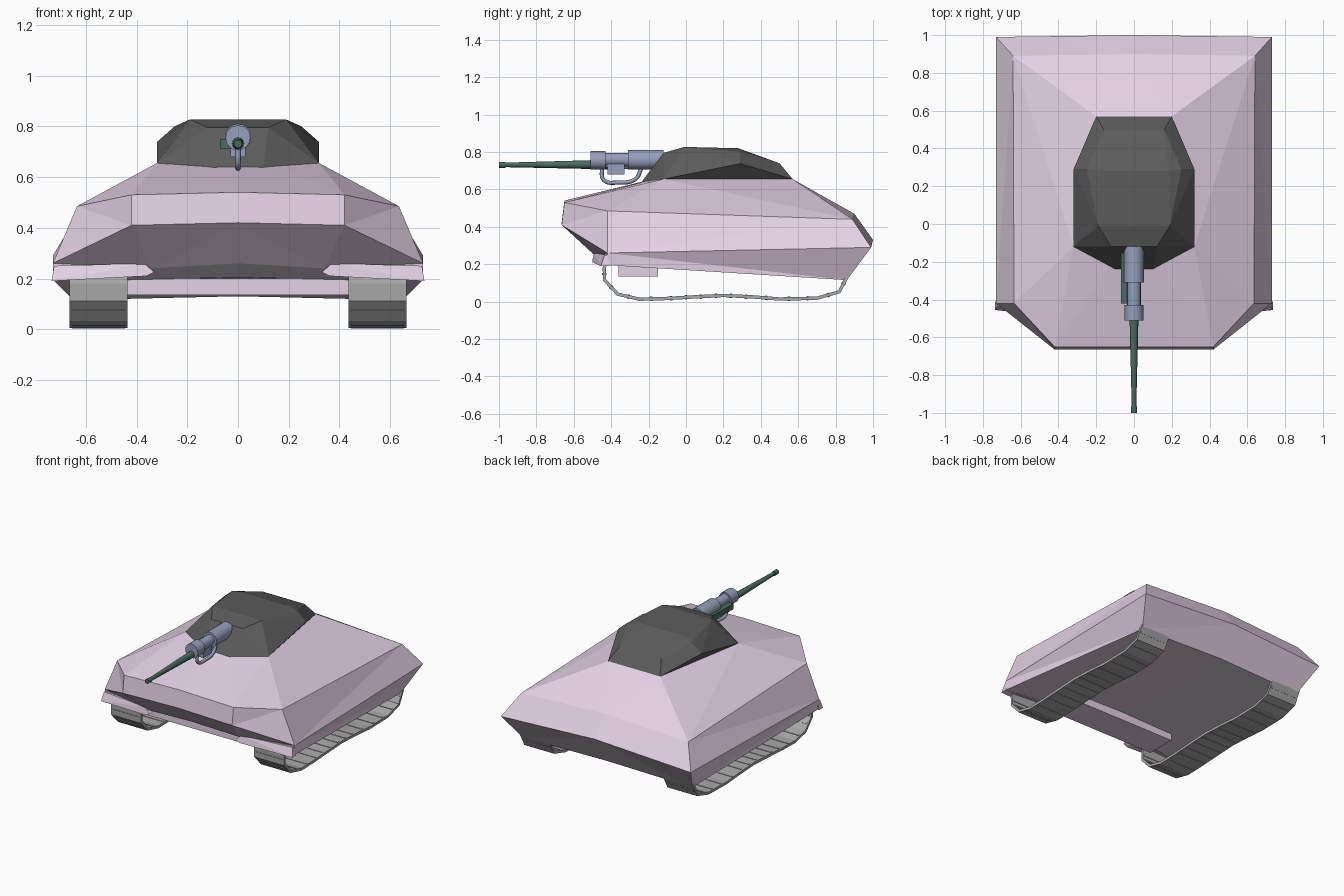
import bpy, bmesh, math
from mathutils import Vector, Matrix

cube = bpy.data.objects.get("Cube")
if cube:
    bpy.data.objects.remove(cube, do_unlink=True)


def material(name, red, green, blue):
    mat = bpy.data.materials.new(name)
    mat.use_nodes = True
    mat.diffuse_color = (red, green, blue, 1)
    shader = next(n for n in mat.node_tree.nodes if n.type == "BSDF_PRINCIPLED")
    shader.inputs["Base Color"].default_value = (red, green, blue, 1)
    return mat


hull_pink = material("pale pink armour", .77, .64, .78)
turret_grey = material("charcoal turret", .105, .105, .105)
track_grey = material("track grey", .4, .4, .4)
gun_blue = material("gun blue grey", .3, .35, .5)
barrel_green = material("dark green metal", .07, .15, .12)


def finish(name, bm, mat):
    bmesh.ops.remove_doubles(bm, verts=bm.verts, dist=.0005)
    bmesh.ops.recalc_face_normals(bm, faces=bm.faces)
    mesh = bpy.data.meshes.new(name)
    bm.to_mesh(mesh)
    bm.free()
    mesh.materials.append(mat)
    obj = bpy.data.objects.new(name, mesh)
    bpy.context.collection.objects.link(obj)
    return obj


def mirrored(points):
    return [(-x, y, z) for x, y, z in points]


def add_face(bm, points):
    bm.faces.new([bm.verts.new(p) for p in points])


def add_pair(bm, points):
    add_face(bm, points)
    add_face(bm, mirrored(points))


def add_box(bm, centre, size, rotation=Matrix()):
    scale = Matrix.Diagonal((*size, 1))
    bmesh.ops.create_cube(bm, size=1, matrix=Matrix.Translation(centre) @ rotation @ scale)


def box(name, low, high, mat):
    low, high = Vector(low), Vector(high)
    bm = bmesh.new()
    add_box(bm, (low + high) / 2, high - low)
    return finish(name, bm, mat)


def rod(name, start, end, radius_start, radius_end, mat, sides=16):
    start, end = Vector(start), Vector(end)
    axis = end - start
    turn = axis.to_track_quat("Z", "Y").to_matrix().to_4x4()
    bm = bmesh.new()
    bmesh.ops.create_cone(bm, cap_ends=True, segments=sides, radius1=radius_start,
                          radius2=radius_end, depth=axis.length,
                          matrix=Matrix.Translation((start + end) / 2) @ turn)
    obj = finish(name, bm, mat)
    for poly in obj.data.polygons:
        poly.use_smooth = len(poly.vertices) == 4
    return obj


# Hull: half outlines from roof to skirt, each running front centre to rear centre
roof = [(0, -.22, .645), (.12, -.21, .645), (.32, -.12, .655), (.2, .57, .655), (0, .57, .655)]
shoulder = [(0, -.65, .54), (.42, -.65, .53), (.635, -.42, .485), (.64, .89, .44), (0, .9, .47)]
ridge = [(0, -.665, .42), (.42, -.665, .41), (.73, -.42, .26), (.73, .99, .29), (0, 1, .33)]
skirt = [(0, -.5, .26), (.34, -.48, .24), (.73, -.42, .195), (.65, .86, .115), (0, .87, .13)]
bm = bmesh.new()
for upper, lower in zip((roof, shoulder, ridge), (shoulder, ridge, skirt)):
    for i in range(len(upper) - 1):
        a, b, c, d = upper[i], upper[i + 1], lower[i + 1], lower[i]
        # Fold each panel along its shorter diagonal
        if math.dist(a, c) > math.dist(b, d):
            a, b, c, d = b, c, d, a
        add_pair(bm, (a, b, c))
        add_pair(bm, (a, c, d))
add_pair(bm, roof)
# Underside of the nose and the belly floor
cross, cross_centre = (.43, -.36, .195), (0, -.36, .205)
add_pair(bm, [skirt[0], skirt[1], cross, cross_centre])
add_pair(bm, [skirt[1], skirt[2], cross])
add_pair(bm, [cross, skirt[2], skirt[3]])
add_pair(bm, [cross_centre, cross, skirt[3], skirt[4]])
finish("hull", bm, hull_pink)

box("belly_cross_member", (-.44, -.36, .135), (.44, -.15, .2), hull_pink)

# Front mud flaps
for side, flip in (("left", list), ("right", mirrored)):
    bm = bmesh.new()
    front = [(.725, -.435, .25), (.37, -.49, .26), (.33, -.5, .225), (.36, -.5, .21), (.735, -.455, .19)]
    back = [(x, -.41, z) for x, y, z in front]
    bmesh.ops.convex_hull(bm, input=[bm.verts.new(p) for p in flip(front + back)])
    finish(side + "_mud_flap", bm, hull_pink)

# Faceted turret with overhanging side corners
half = [(.32, -.12, .655), (.1, -.24, .637), (.12, -.12, .795), (.19, -.01, .827),
        (.25, .29, .8), (.18, .28, .82), (.32, .29, .738), (.16, .5, .74), (.2, .57, .655)]
bm = bmesh.new()
bmesh.ops.convex_hull(bm, input=[bm.verts.new(p) for p in half + mirrored(half)])
finish("turret", bm, turret_grey)

# Tracks: a thin band swept along the running path, with slim cross bars
path = [(-.42, .25), (-.437, .18), (-.435, .115), (-.365, .04), (-.25, .013), (-.12, .016),
        (.04, .025), (.2, .033), (.36, .025), (.5, .014), (.7, .018), (.82, .053),
        (.865, .14)]
path = [Vector(p) for p in path]
inner, outer = [], []
for i, p in enumerate(path):
    along = (path[min(i + 1, len(path) - 1)] - path[max(i - 1, 0)]).normalized()
    normal = Vector((-along.y, along.x)) * .009
    inner.append(p + normal)
    outer.append(p - normal)
outline = inner + outer[::-1]

for side, sign in (("left", 1), ("right", -1)):
    bm = bmesh.new()
    x_in, x_out = .435 * sign, .665 * sign
    for p, q in zip(outline, outline[1:] + outline[:1]):
        add_face(bm, [(x_in, *p), (x_out, *p), (x_out, *q), (x_in, *q)])
    for i in range(len(path) - 1):
        for x in (x_in, x_out):
            add_face(bm, [(x, *p) for p in (inner[i], inner[i + 1], outer[i + 1], outer[i])])
    finish(side + "_track", bm, track_grey)

    bm = bmesh.new()
    for a, b in zip(path[1:], path[2:]):
        step = b - a
        turn = Matrix.Rotation(math.atan2(step.y, step.x), 4, "X")
        count = max(1, round(step.length / .1))
        for k in range(count):
            spot = a + step * ((k + .5) / count)
            add_box(bm, (.55 * sign, *spot), (.21, .012, .024), turn)
    finish(side + "_track_bars", bm, track_grey)

# Gun: sleeve, recoil tube, collar and tapered barrel
rod("gun_sleeve", (0, -.12, .758), (0, -.31, .758), .052, .052, gun_blue)
rod("recoil_tube", (0, -.3, .758), (0, -.44, .758), .036, .036, gun_blue)
rod("gun_collar", (0, -.43, .755), (0, -.51, .755), .049, .049, gun_blue)
rod("barrel", (0, -.4, .733), (0, -.97, .731), .026, .012, barrel_green, 12)
rod("muzzle", (0, -.965, .731), (0, -1, .731), .016, .016, barrel_green, 12)
box("ammunition_box", (-.07, -.42, .71), (-.025, -.15, .75), barrel_green)
box("trigger_housing", (-.03, -.42, .68), (.03, -.33, .735), gun_blue)

# Curved guard pipe under the gun
curve = bpy.data.curves.new("guard_pipe", "CURVE")
curve.dimensions = "3D"
curve.bevel_depth = .011
curve.bevel_resolution = 2
curve.resolution_u = 4
spline = curve.splines.new("BEZIER")
bends = [(-.45, .72), (-.44, .65), (-.36, .637), (-.27, .655), (-.24, .71)]
spline.bezier_points.add(len(bends) - 1)
for point, (y, z) in zip(spline.bezier_points, bends):
    point.co = (0, y, z)
    point.handle_left_type = point.handle_right_type = "AUTO"
curve.materials.append(gun_blue)
pipe = bpy.data.objects.new("guard_pipe", curve)
bpy.context.collection.objects.link(pipe)
